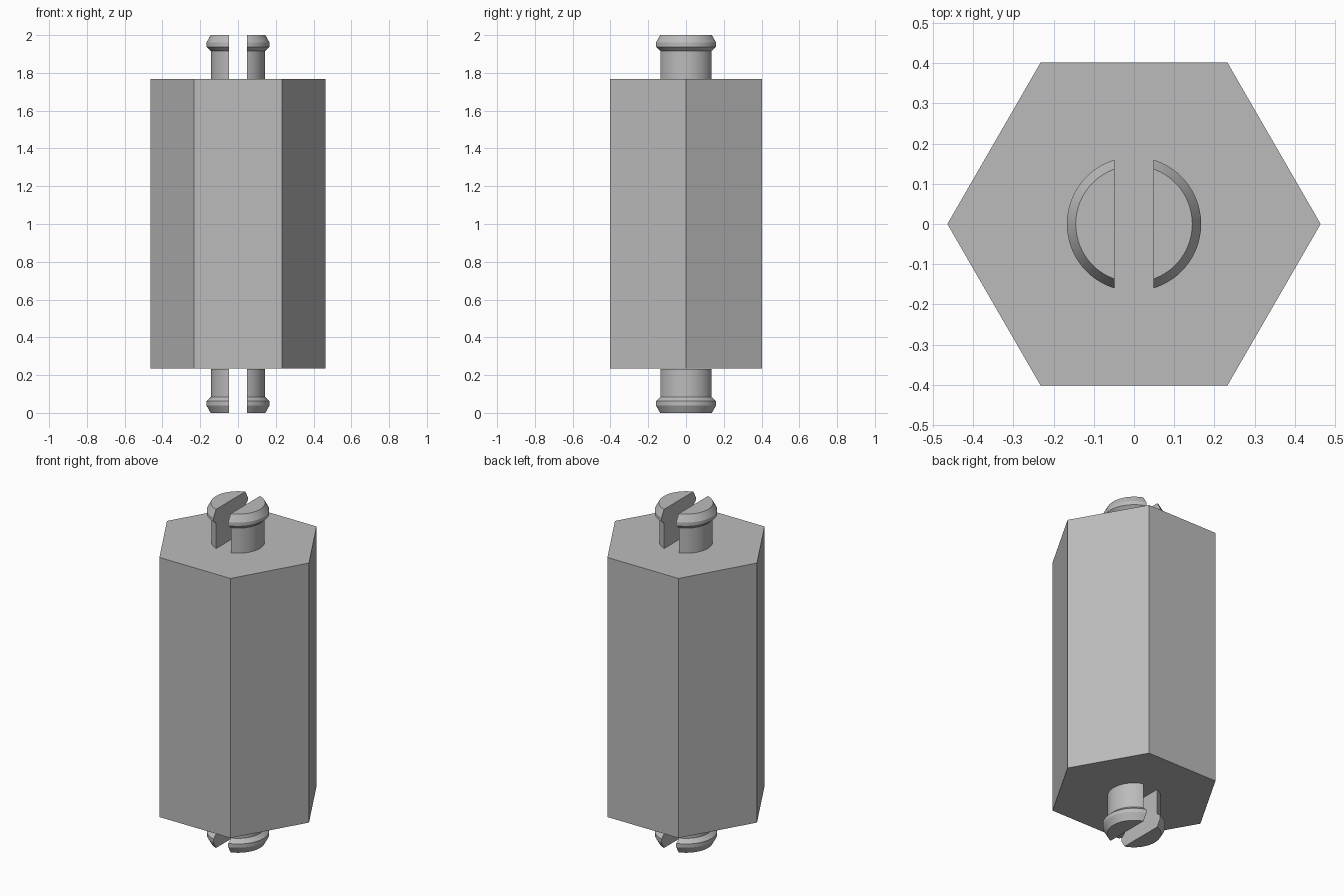
import bpy, bmesh, math
from mathutils import Matrix

if "Cube" in bpy.data.objects:
    bpy.data.objects.remove(bpy.data.objects["Cube"], do_unlink=True)

BOTTOM, TOP = 0.235, 1.768
HEX_RADIUS = 0.464
SLOT_HALF = 0.048

# Single plain grey
grey = bpy.data.materials.new("light_grey")
grey.use_nodes = True
colour = (0.5, 0.5, 0.5, 1)
grey.diffuse_color = colour
grey.node_tree.nodes["Principled BSDF"].inputs["Base Color"].default_value = colour


def make_object(name, bm):
    bmesh.ops.recalc_face_normals(bm, faces=bm.faces)
    mesh = bpy.data.meshes.new(name)
    bm.to_mesh(mesh)
    bm.free()
    mesh.materials.append(grey)
    obj = bpy.data.objects.new(name, mesh)
    bpy.context.collection.objects.link(obj)
    return obj


# Hexagonal body with corners on the x axis
bm = bmesh.new()
bmesh.ops.create_cone(bm, cap_ends=True, segments=6, radius1=HEX_RADIUS,
                      radius2=HEX_RADIUS, depth=TOP - BOTTOM)
bmesh.ops.rotate(bm, verts=bm.verts, matrix=Matrix.Rotation(math.radians(30), 3, 'Z'))
if max(v.co.x for v in bm.verts) < HEX_RADIUS - 0.01:
    bmesh.ops.rotate(bm, verts=bm.verts, matrix=Matrix.Rotation(math.radians(30), 3, 'Z'))
bmesh.ops.translate(bm, verts=bm.verts, vec=(0, 0, (TOP + BOTTOM) / 2))
make_object("hex_body", bm)

# Snap prong outline: radius and height, from body face to tip
PROFILE = [(0, TOP), (0.143, TOP), (0.143, 1.916), (0.167, 1.938),
           (0.167, 1.96), (0.145, 2), (0, 2)]


def snap_prong(name, side, at_top):
    """Lathed peg, cut flat along the slot and kept on one side."""
    bm = bmesh.new()
    verts = [bm.verts.new((r, 0, z)) for r, z in PROFILE]
    edges = [bm.edges.new(pair) for pair in zip(verts, verts[1:])]
    bmesh.ops.spin(bm, geom=verts + edges, cent=(0, 0, 0), axis=(0, 0, 1),
                   angle=math.tau, steps=64)
    bmesh.ops.remove_doubles(bm, verts=bm.verts, dist=0.0001)
    cut = bmesh.ops.bisect_plane(bm, geom=bm.verts[:] + bm.edges[:] + bm.faces[:],
                                 plane_co=(SLOT_HALF, 0, 0), plane_no=(1, 0, 0),
                                 clear_inner=True)
    rim = [e for e in cut["geom_cut"] if isinstance(e, bmesh.types.BMEdge)]
    bmesh.ops.contextual_create(bm, geom=rim)
    for v in bm.verts:
        v.co.x *= side
        if not at_top:
            v.co.z = 2 - v.co.z
    obj = make_object(name, bm)
    bpy.ops.object.select_all(action='DESELECT')
    obj.select_set(True)
    bpy.context.view_layer.objects.active = obj
    bpy.ops.object.shade_smooth_by_angle(angle=math.radians(25))


for end, at_top in (("top", True), ("bottom", False)):
    for label, side in (("left", 1), ("right", -1)):
        snap_prong(f"{end}_prong_{label}", side, at_top)
